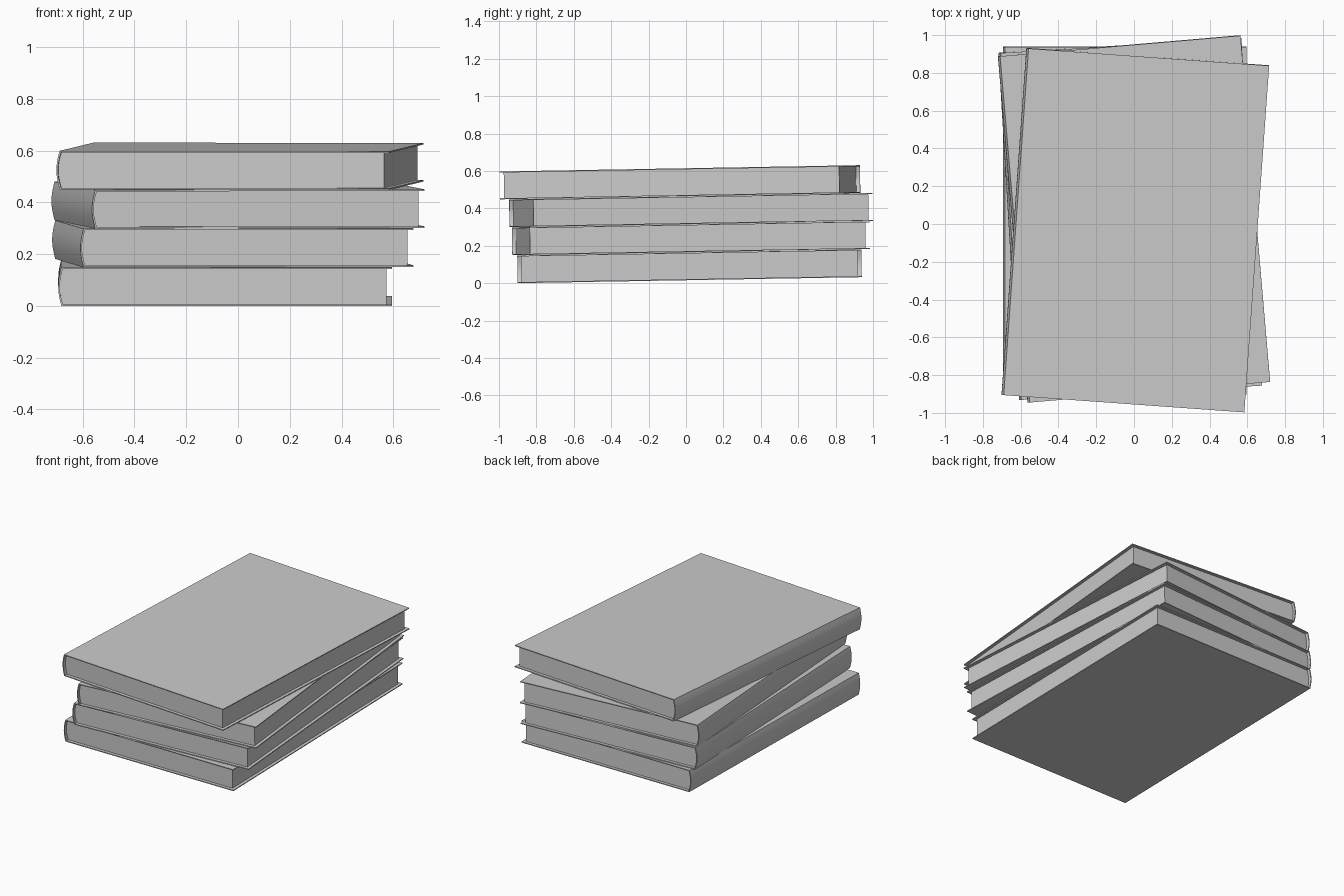
import bpy, bmesh
from math import radians, sin, pi
from mathutils import Matrix

if "Cube" in bpy.data.objects:
    bpy.data.objects.remove(bpy.data.objects["Cube"])

W, L, T = 1.289, 1.84, 0.149      # book width, length, thickness
COVER, LIP, BULGE = 0.006, 0.021, 0.012
TILT = radians(1)
SEG = 10


def spine_arc(x, z0, z1):
    """Rounded back, bulging towards -x, from z0 up to z1."""
    return [(x + BULGE * (1 - sin(pi * i / SEG)), z0 + (z1 - z0) * i / SEG)
            for i in range(SEG + 1)]


def extrude_profile(name, profile, length, matrix):
    """Extrude an xz profile along y, centred."""
    bm = bmesh.new()
    face = bm.faces.new([bm.verts.new((x, -length / 2, z)) for x, z in profile])
    new = bmesh.ops.extrude_face_region(bm, geom=[face])["geom"]
    verts = [g for g in new if isinstance(g, bmesh.types.BMVert)]
    bmesh.ops.translate(bm, verts=verts, vec=(0, length, 0))
    bmesh.ops.recalc_face_normals(bm, faces=bm.faces[:])
    mesh = bpy.data.meshes.new(name)
    bm.to_mesh(mesh)
    bm.free()
    obj = bpy.data.objects.new(name, mesh)
    bpy.context.collection.objects.link(obj)
    obj.matrix_world = matrix
    bpy.ops.object.select_all(action='DESELECT')
    obj.select_set(True)
    bpy.context.view_layer.objects.active = obj
    bpy.ops.object.shade_smooth_by_angle(angle=radians(30))


def book(index, cx, cy, angle):
    z = sin(TILT) * (0.9 + cy) + 0.15 * index
    m = (Matrix.Translation((cx, cy, z)) @ Matrix.Rotation(TILT, 4, 'X')
         @ Matrix.Rotation(radians(angle), 4, 'Z'))
    r = W / 2
    inner = spine_arc(-r + COVER, COVER, T - COVER)
    # cover: two boards joined by the rounded spine
    cover = ([(r, 0)] + spine_arc(-r, 0, T) + [(r, T), (r, T - COVER)]
             + inner[::-1] + [(r, COVER)])
    # cover profile runs round the outside, then back along the inside
    extrude_profile(f"book_{index + 1}_cover", cover, L, m)
    # page block, set back from the open edges
    pages = inner + [(r - LIP, T - COVER), (r - LIP, COVER)]
    extrude_profile(f"book_{index + 1}_pages", pages, L - 2 * LIP, m)


# stack, bottom to top
for i, (cx, cy, angle) in enumerate([(-0.05, 0.02, 0), (-0.02, 0.027, 3.4),
                                     (0, 0.028, 4.9), (0.007, -0.031, -4.1)]):
    book(i, cx, cy, angle)
